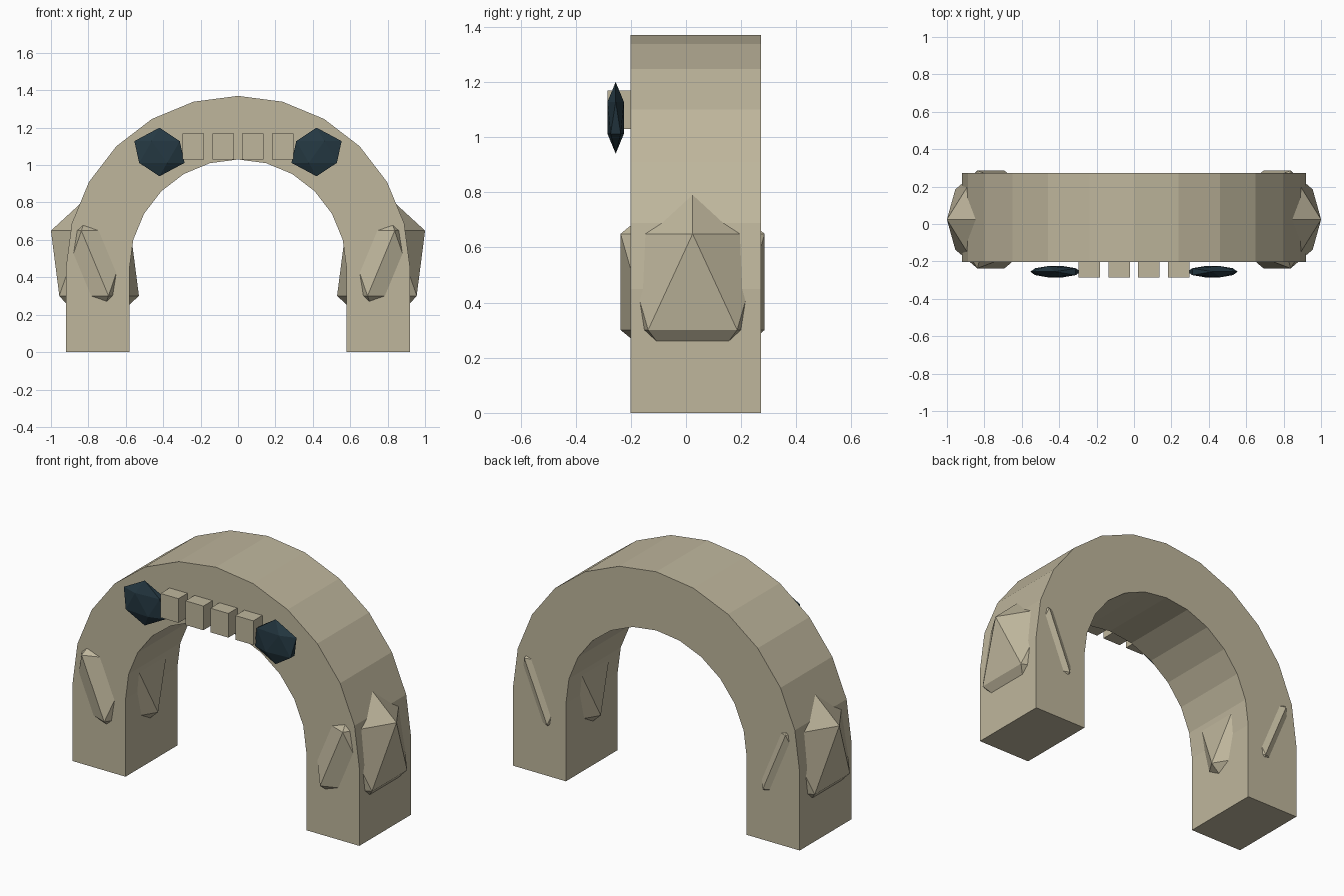
import bpy, bmesh
from math import sin, cos, pi
from mathutils import Matrix, Vector

cube = bpy.data.objects.get("Cube")
if cube:
    bpy.data.objects.remove(cube, do_unlink=True)


def make_material(name, color):
    mat = bpy.data.materials.new(name)
    mat.use_nodes = True
    mat.diffuse_color = color
    mat.node_tree.nodes["Principled BSDF"].inputs["Base Color"].default_value = color
    return mat


stone = make_material("sandy stone", (0.52, 0.47, 0.335, 1))
dark = make_material("dark teal", (0.018, 0.04, 0.055, 1))


def finish(bm, name, mat):
    bmesh.ops.recalc_face_normals(bm, faces=bm.faces)
    mesh = bpy.data.meshes.new(name)
    bm.to_mesh(mesh)
    bm.free()
    mesh.materials.append(mat)
    obj = bpy.data.objects.new(name, mesh)
    bpy.context.collection.objects.link(obj)
    return obj


def gem(name, center, radii, side, mat):
    """Stretched icosahedron, turned half round on the right side."""
    bm = bmesh.new()
    turn = Matrix.Rotation(0 if side > 0 else pi, 4, "Z")
    bmesh.ops.create_icosphere(
        bm, subdivisions=1, radius=1,
        matrix=Matrix.Translation(center) @ turn @ Matrix.Diagonal((*radii, 1)))
    finish(bm, name, mat)


def box(name, center, size, mat):
    bm = bmesh.new()
    bmesh.ops.create_cube(
        bm, size=1, matrix=Matrix.Translation(center) @ Matrix.Diagonal((*size, 1)))
    finish(bm, name, mat)


# Arch: one horseshoe profile, legs included, extruded front to back
SEGMENTS, SPRING, FRONT, BACK = 12, 0.45, -0.202, 0.272


def rail(radius):
    angles = [pi * i / SEGMENTS for i in range(SEGMENTS + 1)]
    arc = [(radius * cos(a), SPRING + radius * sin(a)) for a in angles]
    return [(radius, 0)] + arc + [(-radius, 0)]


bm = bmesh.new()
profile = rail(0.92) + rail(0.58)[::-1]
face = bm.faces.new([bm.verts.new((x, FRONT, z)) for x, z in profile])
grown = bmesh.ops.extrude_face_region(bm, geom=[face])
moved = [v for v in grown["geom"] if isinstance(v, bmesh.types.BMVert)]
bmesh.ops.translate(bm, verts=moved, vec=Vector((0, BACK - FRONT, 0)))
finish(bm, "arch", stone)

# Faceted rocks through the legs, and eyes on the front
for side, label in ((1, "left"), (-1, "right")):
    gem(label + "_leg_rock", (side * 0.765, 0.024, 0.475), (0.263, 0.307, 0.39), side, stone)
    gem(label + "_eye", (side * 0.42, -0.255, 1.07), (0.15, 0.035, 0.13), side, dark)

# Row of teeth between the eyes
for i in range(4):
    box(f"tooth_{i + 1}", (0.16 * (i - 1.5), -0.23, 1.1), (0.115, 0.11, 0.14), stone)
